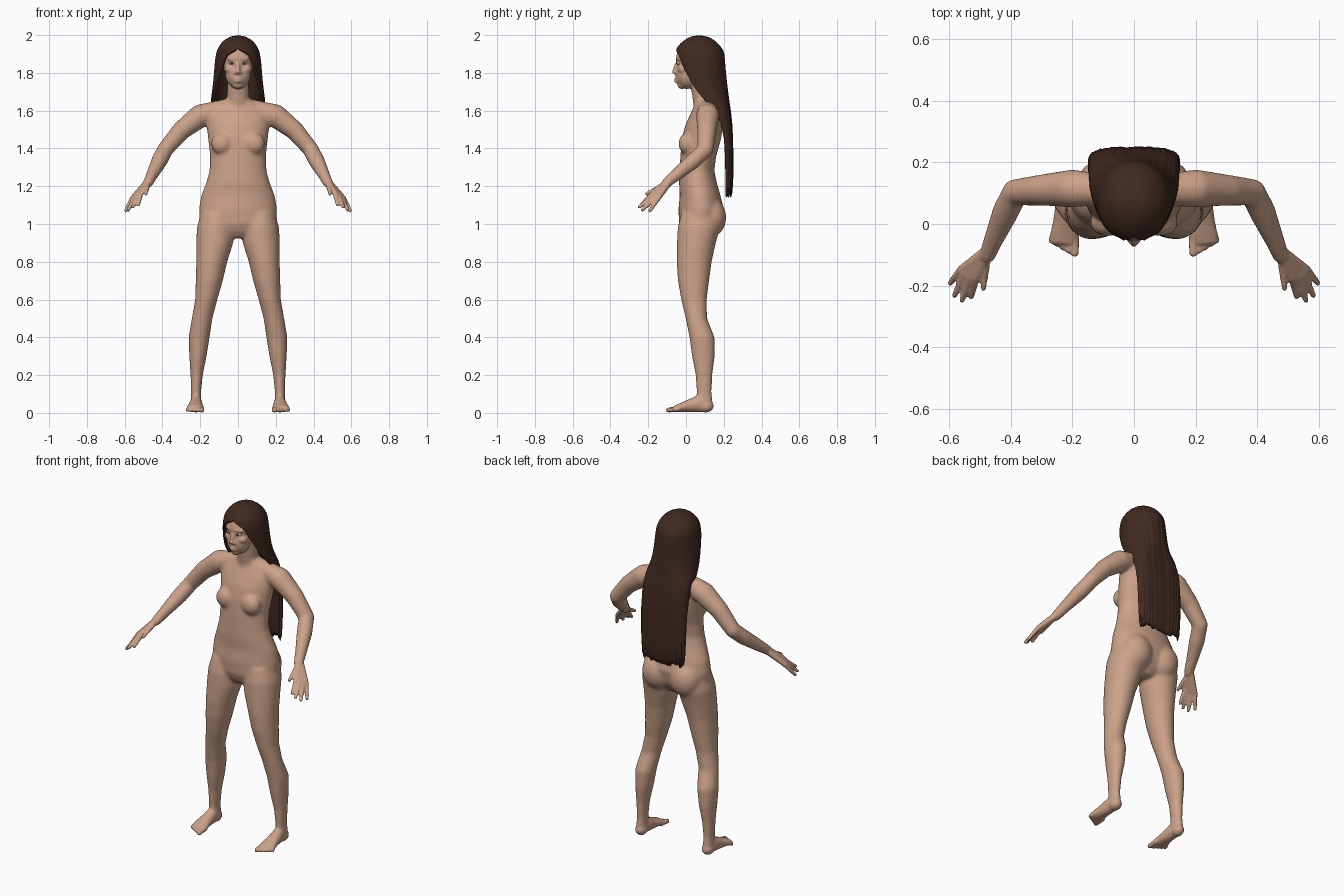
import bpy, bmesh, math, random
from mathutils import Vector, Matrix

random.seed(4)
cube = bpy.data.objects.get("Cube")
if cube:
    bpy.data.objects.remove(cube)


def material(name, rgb):
    m = bpy.data.materials.new(name)
    m.use_nodes = True
    m.diffuse_color = (*rgb, 1)
    m.node_tree.nodes["Principled BSDF"].inputs["Base Color"].default_value = (*rgb, 1)
    return m


skin = material("skin", (0.6, 0.36, 0.25))
hair_brown = material("hair brown", (0.05, 0.022, 0.014))
eye_white = material("eye white", (0.6, 0.56, 0.52))
iris_brown = material("iris brown", (0.08, 0.04, 0.025))


def finish(bm, name, mat):
    me = bpy.data.meshes.new(name)
    bm.to_mesh(me)
    bm.free()
    me.materials.append(mat)
    me.shade_smooth()
    ob = bpy.data.objects.new(name, me)
    bpy.context.collection.objects.link(ob)
    return ob


def ellipsoid(bm, c, r):
    mat = Matrix.Translation(c) @ Matrix.Diagonal((*r, 1))
    bmesh.ops.create_uvsphere(bm, u_segments=32, v_segments=20, radius=1, matrix=mat)


def capsules(bm, path):
    """Chain of tapered round segments; path holds (x, y, z, radius)."""
    for a, b in zip(path, path[1:]):
        part = bmesh.new()
        for x, y, z, r in (a, b):
            bmesh.ops.create_icosphere(part, subdivisions=3, radius=r,
                                       matrix=Matrix.Translation((x, y, z)))
        hull = bmesh.ops.convex_hull(part, input=part.verts)
        junk = {g for g in hull["geom_interior"] + hull["geom_unused"]
                if isinstance(g, bmesh.types.BMVert)}
        bmesh.ops.delete(part, geom=list(junk), context="VERTS")
        tmp = bpy.data.meshes.new("tmp")
        part.to_mesh(tmp)
        part.free()
        bm.from_mesh(tmp)
        bpy.data.meshes.remove(tmp)


def loft(bm, rings, along_y=False, n=40):
    """Closed tube through elliptical rings: (level, cx, c2, rx, r2)."""
    rows = []
    for lv, cx, c2, rx, r2 in rings:
        row = []
        for i in range(n):
            t = math.tau * i / n
            x, w = cx + rx * math.cos(t), c2 + r2 * math.sin(t)
            row.append(bm.verts.new((x, lv, w) if along_y else (x, w, lv)))
        rows.append(row)
    faces = [bm.faces.new(rows[0]), bm.faces.new(rows[-1])]
    for a, b in zip(rows, rows[1:]):
        for i in range(n):
            j = (i + 1) % n
            faces.append(bm.faces.new((a[i], a[j], b[j], b[i])))
    bmesh.ops.recalc_face_normals(bm, faces=faces)


body = bmesh.new()

# Torso and neck
loft(body, [(z, 0, cy, rx, ry) for z, cy, rx, ry in (
    (.925, .065, .07, .06), (.96, .068, .15, .09), (1.0, .073, .205, .11),
    (1.08, .08, .207, .12), (1.15, .075, .195, .108), (1.22, .063, .168, .1),
    (1.28, .058, .151, .092), (1.36, .065, .148, .095), (1.45, .082, .158, .104),
    (1.52, .095, .167, .1), (1.58, .102, .165, .08), (1.63, .105, .12, .06),
    (1.66, .1, .07, .052))])
capsules(body, [(0, .105, 1.6, .062), (0, .075, 1.77, .055)])

# Head with chin, nose and lips
ellipsoid(body, (0, .06, 1.87), (.088, .113, .108))
ellipsoid(body, (0, .005, 1.795), (.067, .06, .08))
ellipsoid(body, (0, -.022, 1.737), (.028, .024, .022))
capsules(body, [(0, -.045, 1.858, .009), (0, -.063, 1.806, .012)])
for z in (1.768, 1.755):
    capsules(body, [(-.016, -.046, z, .006), (0, -.054, z, .008), (.016, -.046, z, .006)])

for s in (1, -1):
    # Brow, cheek and nostril
    capsules(body, [(s * .012, -.047, 1.876, .008), (s * .05, -.034, 1.876, .009)])
    ellipsoid(body, (s * .042, -.015, 1.82), (.03, .03, .025))
    ellipsoid(body, (s * .011, -.054, 1.8), (.009, .011, .008))
    # Chest and seat
    ellipsoid(body, (s * .085, .005, 1.425), (.058, .045, .058))
    ellipsoid(body, (s * .092, .128, 1.035), (.093, .085, .105))
    # Shoulder and arm
    capsules(body, [(s * x, y, z, r) for x, y, z, r in (
        (.05, .11, 1.62, .045), (.2, .115, 1.572, .062), (.3, .11, 1.495, .051),
        (.385, .103, 1.395, .043), (.415, .04, 1.335, .043), (.475, -.1, 1.22, .026))])
    # Palm
    for k in range(4):
        f = k / 3
        capsules(body, [(s * (.475 + .012 * f), -.105 + .008 * f, 1.218 - .006 * f, .019),
                        (s * (.513 + .047 * f), -.175 + .027 * f, 1.165 - .03 * f, .014)])
    # Fingers and thumb
    for base, tip in (((.513, -.175, 1.165), (.527, -.236, 1.102)),
                      ((.53, -.168, 1.155), (.557, -.247, 1.09)),
                      ((.547, -.159, 1.145), (.581, -.231, 1.074)),
                      ((.56, -.148, 1.135), (.595, -.191, 1.07)),
                      ((.48, -.135, 1.198), (.488, -.208, 1.16))):
        capsules(body, [(s * base[0], *base[1:], .0135), (s * tip[0], *tip[1:], .0095)])
    # Leg
    loft(body, [(z, s * cx, cy, rx, ry) for z, cx, cy, rx, ry in (
        (1.06, .115, .075, .08, .1), (.98, .118, .068, .1, .112), (.9, .123, .055, .098, .103),
        (.8, .139, .043, .082, .093), (.7, .152, .04, .072, .083), (.6, .168, .042, .059, .068),
        (.5, .19, .055, .055, .057), (.4, .206, .085, .056, .067), (.3, .212, .092, .046, .061),
        (.2, .219, .095, .033, .045), (.1, .222, .096, .026, .04), (.03, .222, .1, .03, .042))])
    # Foot and heel
    ellipsoid(body, (s * .222, .104, .036), (.033, .042, .034))
    loft(body, [(y, s * cx, h / 2 + .004, w, h / 2) for y, cx, w, h in (
        (.11, .222, .028, .085), (.06, .222, .033, .088), (.01, .224, .038, .066),
        (-.035, .226, .046, .046), (-.065, .226, .044, .033))], along_y=True)
    # Toes
    for k in range(5):
        x = .192 + .018 * k
        r = .0145 - .001 * k
        capsules(body, [(s * x, -.04, .02, r), (s * (x + .001 * k), -.094 + .01 * k, .015, r - .001)])

figure = finish(body, "body", skin)

# Fuse the parts into one skin
bpy.context.view_layer.objects.active = figure
figure.select_set(True)
rm = figure.modifiers.new("fuse", "REMESH")
rm.mode = "VOXEL"
rm.voxel_size = .006
rm.use_smooth_shade = True
bpy.ops.object.modifier_apply(modifier="fuse")

# Blend trunk and limbs strongly, keep face, hands and feet crisp
broad = figure.vertex_groups.new(name="broad")
broad.add([v.index for v in figure.data.vertices
           if .1 < v.co.z < 1.69 and abs(v.co.x) < .44], 1, "REPLACE")
for name, loops, group in (("blend", 30, "broad"), ("soften", 3, "")):
    sm = figure.modifiers.new(name, "SMOOTH")
    sm.factor = .5
    sm.iterations = loops
    sm.vertex_group = group
if not figure.data.materials:
    figure.data.materials.append(skin)

# Eyes with thin iris discs
for side, s in (("left", 1), ("right", -1)):
    bm = bmesh.new()
    ellipsoid(bm, (s * .033, -.0375, 1.853), (.016, .0135, .009))
    finish(bm, side + "_eye", eye_white)
    bm = bmesh.new()
    ellipsoid(bm, (s * .033, -.0505, 1.853), (.006, .0025, .006))
    finish(bm, side + "_iris", iris_brown)

# Long hair: cap opening around the face, falling as a curtain down the back
hair_rows = (  # height, centre y, half width, half depth, face opening in degrees
    (2.0, .07, 0, 0, 0), (1.992, .07, .045, .05, 0), (1.97, .07, .08, .086, 0),
    (1.94, .07, .102, .115, 0), (1.918, .07, .112, .128, 6), (1.9, .071, .118, .133, 32),
    (1.85, .073, .124, .134, 42), (1.78, .083, .129, .13, 55), (1.7, .1, .138, .122, 68),
    (1.64, .14, .147, .09, 80), (1.55, .19, .15, .056, 92), (1.35, .2, .15, .052, 95),
    (1.14, .2, .143, .048, 95))
COLS = 96
ragged = [random.uniform(-.012, .012) for _ in range(COLS // 4 + 1)]
bm = bmesh.new()
rows = []
for z, cy, rx, ry, opening in hair_rows:
    gap = math.radians(opening)
    power = 1 if z > 1.69 else .65
    row = []
    for i in range(COLS + 1):
        a = gap + (math.tau - 2 * gap) * i / COLS
        strand = 1 + (2 - z) * (.035 * math.sin(i * 1.1) + .03 * math.sin(i * .47))
        sx, cz = math.sin(a), math.cos(a)
        x = rx * math.copysign(abs(sx) ** power, sx)
        y = cy - ry * strand * math.copysign(abs(cz) ** power, cz)
        drop = ragged[i // 4] if z < 1.2 else 0
        row.append(bm.verts.new((x, y, z + drop)))
    rows.append(row)
for a, b in zip(rows, rows[1:]):
    for i in range(COLS):
        bm.faces.new((a[i], b[i], b[i + 1], a[i + 1]))
bmesh.ops.remove_doubles(bm, verts=bm.verts, dist=.0002)
hair = finish(bm, "hair", hair_brown)
thick = hair.modifiers.new("thickness", "SOLIDIFY")
thick.thickness = .02
thick.offset = -1
sub = hair.modifiers.new("smooth", "SUBSURF")
sub.levels = sub.render_levels = 1
